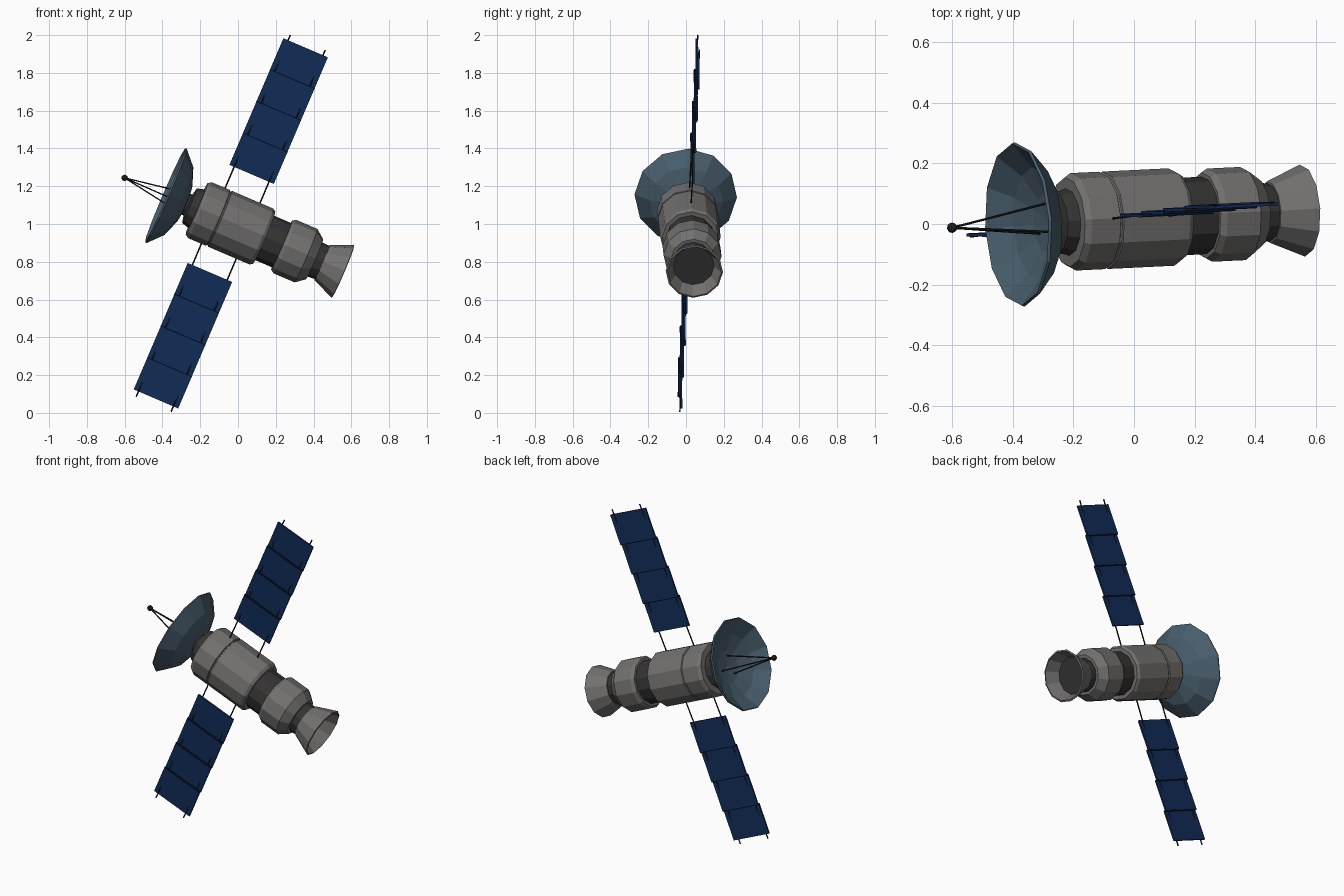
import bpy, bmesh, math
from mathutils import Vector, Matrix

if "Cube" in bpy.data.objects:
    bpy.data.objects.remove(bpy.data.objects["Cube"])

# Local frame: P = along the solar wings, Q = sideways, A = along the body
A = Vector((0.919, 0.045, -0.394)).normalized()
P = Vector((0.393, 0.05, 0.918))
P = (P - A * P.dot(A)).normalized()
Q = A.cross(P)
FRAME = Matrix.Translation((-0.04, 0.015, 1.004)) @ Matrix((P, Q, A)).transposed().to_4x4()
SIDES = 12


def material(name, rgb):
    m = bpy.data.materials.new(name)
    m.diffuse_color = (*rgb, 1)
    m.use_nodes = True
    m.node_tree.nodes["Principled BSDF"].inputs["Base Color"].default_value = m.diffuse_color
    return m


GREY = material("hull_grey", (0.17, 0.165, 0.16))
DARK = material("dark_metal", (0.035, 0.034, 0.033))
BLUE = material("solar_blue", (0.006, 0.026, 0.10))
DISH = material("dish_blue_grey", (0.065, 0.11, 0.15))
BLACK = material("rod_black", (0.012, 0.012, 0.013))
HINGE = material("hinge_navy", (0.003, 0.008, 0.025))


def finish(name, bm, mat):
    bmesh.ops.recalc_face_normals(bm, faces=bm.faces)
    me = bpy.data.meshes.new(name)
    bm.to_mesh(me)
    bm.free()
    ob = bpy.data.objects.new(name, me)
    bpy.context.collection.objects.link(ob)
    me.materials.append(mat)
    ob.matrix_world = FRAME
    return ob


def lathe(name, profile, mat):
    """Turn (radius, position) points about the body axis; radius 0 closes the end."""
    bm = bmesh.new()
    rings = []
    for r, t in profile:
        n = SIDES if r > 0 else 1
        rings.append([bm.verts.new((r * math.cos(i * math.tau / SIDES),
                                    r * math.sin(i * math.tau / SIDES), t)) for i in range(n)])
    for a, b in zip(rings, rings[1:]):
        for i in range(SIDES):
            j = (i + 1) % SIDES
            vs = [a[i % len(a)], a[j % len(a)], b[j % len(b)], b[i % len(b)]]
            bm.faces.new(list(dict.fromkeys(vs)))
    return finish(name, bm, mat)


def rod(name, start, end, radius, mat):
    start, end = Vector(start), Vector(end)
    d = end - start
    m = Matrix.Translation((start + end) / 2) @ d.to_track_quat('Z', 'Y').to_matrix().to_4x4()
    bm = bmesh.new()
    bmesh.ops.create_cone(bm, cap_ends=True, segments=6, radius1=radius, radius2=radius,
                          depth=d.length, matrix=m)
    return finish(name, bm, mat)


def box(name, centre, size, mat, tilt=0.0):
    bm = bmesh.new()
    m = Matrix.Translation(centre) @ Matrix.Rotation(tilt, 4, 'Z') @ Matrix.Diagonal((*size, 1))
    bmesh.ops.create_cube(bm, size=1, matrix=m)
    return finish(name, bm, mat)


# Main hull with a shallow groove
lathe("main_hull", [(0, -0.195), (0.148, -0.195), (0.161, -0.175), (0.161, -0.072), (0.155, -0.069),
                    (0.155, -0.063), (0.161, -0.060), (0.161, 0.178), (0.150, 0.195), (0, 0.195)], GREY)
# Dark collars between the parts
lathe("dish_collar", [(0, -0.19), (0.112, -0.19), (0.10, -0.236), (0.06, -0.245), (0.06, -0.262), (0, -0.262)], DARK)
lathe("middle_collar", [(0, 0.19), (0.128, 0.19), (0.128, 0.30), (0, 0.30)], DARK)
lathe("engine_collar", [(0, 0.47), (0.10, 0.47), (0.095, 0.535), (0, 0.535)], DARK)
# Rear module
lathe("rear_module", [(0, 0.295), (0.142, 0.295), (0.154, 0.315), (0.154, 0.435), (0.116, 0.485), (0, 0.485)], GREY)
# Engine nozzle, hollow, with dark throat plate
lathe("nozzle", [(0, 0.528), (0.102, 0.528), (0.152, 0.648), (0.143, 0.651), (0.106, 0.565), (0, 0.565)], GREY)
lathe("nozzle_throat", [(0, 0.567), (0.106, 0.567), (0.109, 0.572), (0, 0.572)], DARK)

# Dish with antenna tripod
lathe("dish", [(0, -0.25), (0.10, -0.262), (0.195, -0.297), (0.272, -0.368), (0.268, -0.377),
               (0.187, -0.310), (0.095, -0.276), (0, -0.265)], DISH)
for i, deg in enumerate((30, 150, 270)):
    a = math.radians(deg)
    rod(f"antenna_leg_{i}", (0.065 * math.cos(a), 0.065 * math.sin(a), -0.268), (0, 0, -0.61), 0.0038, BLACK)
bm = bmesh.new()
bmesh.ops.create_icosphere(bm, subdivisions=2, radius=0.017, matrix=Matrix.Translation((0, 0, -0.61)))
finish("antenna_tip", bm, BLACK)

# Solar wings: two long rods, four slightly tilted panels on each side
for k, t in enumerate((-0.099, 0.102)):
    rod(f"wing_rod_{k}", (-1.042, 0, t), (1.042, 0, t), 0.004, BLACK)
INNER, STEP = 0.281, 0.183
for side in (-1, 1):
    tag = "upper" if side > 0 else "lower"
    for i in range(4):
        s = side * (INNER + STEP * (i + 0.5))
        box(f"{tag}_panel_{i}", (s, 0, 0.002), (STEP - 0.003, 0.010, 0.256), BLUE, 0.06)
    for i in range(1, 4):
        box(f"{tag}_hinge_{i}", (side * (INNER + STEP * i), 0, 0.002), (0.007, 0.018, 0.257), HINGE)
